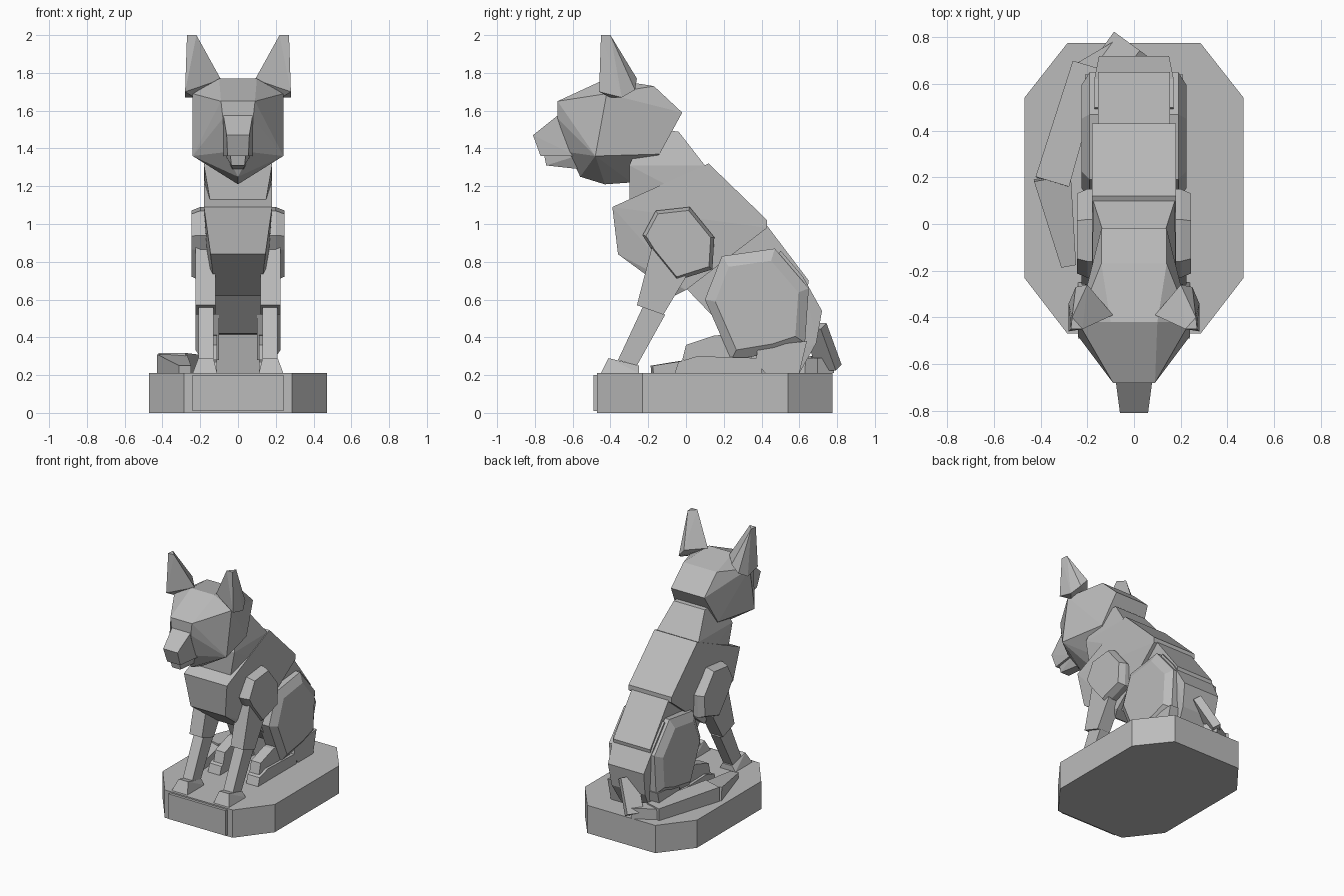
import bpy
import bmesh
import math
from mathutils import Vector

default_cube = bpy.data.objects.get("Cube")
if default_cube:
    bpy.data.objects.remove(default_cube, do_unlink=True)

stone = bpy.data.materials.new("grey stone")
stone.use_nodes = True
stone.diffuse_color = (0.5, 0.5, 0.5, 1)
stone.node_tree.nodes["Principled BSDF"].inputs["Base Color"].default_value = stone.diffuse_color


def hull(name, points):
    """Faceted convex solid through the given points."""
    bm = bmesh.new()
    for point in points:
        bm.verts.new(point)
    result = bmesh.ops.convex_hull(bm, input=bm.verts[:])
    loose = [v for v in bm.verts if not v.link_faces]
    bmesh.ops.delete(bm, geom=loose, context="VERTS")
    bmesh.ops.dissolve_limit(bm, angle_limit=math.radians(2), verts=bm.verts[:], edges=bm.edges[:])
    bmesh.ops.recalc_face_normals(bm, faces=bm.faces[:])
    mesh = bpy.data.meshes.new(name)
    bm.to_mesh(mesh)
    bm.free()
    mesh.materials.append(stone)
    part = bpy.data.objects.new(name, mesh)
    bpy.context.collection.objects.link(part)
    return part


def symmetric(name, half_points):
    """Solid spanning the centre line, given its left half."""
    return hull(name, half_points + [(-x, y, z) for x, y, z in half_points])


def pair(name, points):
    """Matching left and right solids."""
    for side, sign in (("left", 1), ("right", -1)):
        hull(side + "_" + name, [(sign * x, y, z) for x, y, z in points])


def slab(profile, inner, outer, scale=1.0):
    """Points of a side profile pulled out sideways, its outer face scaled."""
    cy = sum(y for y, z in profile) / len(profile)
    cz = sum(z for y, z in profile) / len(profile)
    near = [(inner, y, z) for y, z in profile]
    far = [(outer, cy + (y - cy) * scale, cz + (z - cz) * scale) for y, z in profile]
    return near + far


def beam(name, start, end, width, height, taper=1.0):
    """Square bar between two points, narrowing to the end."""
    a, b = Vector(start), Vector(end)
    axis = (b - a).normalized()
    across = axis.cross(Vector((0, 0, 1))).normalized()
    up = across.cross(axis)
    corners = []
    for centre, size in ((a, 1.0), (b, taper)):
        for i in (-1, 1):
            for j in (-1, 1):
                corners.append(centre + (across * i * width + up * j * height) * size / 2)
    return hull(name, corners)


# Plinth with clipped corners and a raised front panel
outline = [(0.285, -0.47), (0.47, -0.23), (0.47, 0.54), (0.285, 0.775)]
symmetric("plinth", [(x, y, z) for x, y in outline for z in (0, 0.21)])
symmetric("plinth_panel", [(0.24, y, z) for y in (-0.49, -0.46) for z in (0.01, 0.2)])

# Head: keeled skull, muzzle, jaw and ears
symmetric("skull", [
    (0.09, -0.68, 1.65), (0.08, -0.68, 1.56), (0.1, -0.42, 1.77),
    (0.24, -0.42, 1.69), (0.24, -0.48, 1.36), (0.07, -0.62, 1.38),
    (0, -0.56, 1.25), (0, -0.43, 1.21), (0, -0.29, 1.22),
    (0.17, -0.14, 1.37), (0.14, -0.02, 1.59), (0.14, -0.17, 1.73),
])
symmetric("muzzle", [
    (0.08, -0.66, 1.59), (0.08, -0.55, 1.58), (0.06, -0.81, 1.47),
    (0.055, -0.77, 1.36), (0.08, -0.58, 1.36),
])
symmetric("jaw", [
    (0.04, -0.75, 1.36), (0.035, -0.74, 1.31), (0.07, -0.55, 1.37), (0.03, -0.56, 1.29),
])
pair("ear", [
    (0.22, -0.45, 2), (0.27, -0.45, 2), (0.265, -0.4, 2),
    (0.09, -0.39, 1.765), (0.28, -0.46, 1.7), (0.23, -0.4, 1.67),
    (0.28, -0.34, 1.67), (0.25, -0.27, 1.71), (0.2, -0.26, 1.77),
])

# Neck, chest and back
symmetric("neck", [
    (0.18, -0.3, 1.31), (0.14, -0.3, 1.08), (0.13, -0.22, 1.5),
    (0.13, -0.04, 1.49), (0.175, 0.1, 1.31), (0.17, 0.1, 1.1),
])
symmetric("chest", [
    (0.18, -0.39, 1.09), (0.145, -0.36, 0.84), (0.12, -0.06, 0.62),
    (0.18, 0.12, 1.32), (0.18, 0.43, 1.02), (0.18, 0.43, 0.98), (0.15, 0.0, 0.65),
])
symmetric("waist", [
    (0.12, 0.0, 0.66), (0.155, 0.43, 0.99), (0.155, 0.65, 0.7),
    (0.12, 0.23, 0.42), (0.14, 0.6, 0.4),
])
symmetric("rump", [
    (0.17, 0.5, 0.86), (0.17, 0.62, 0.72), (0.15, 0.72, 0.54),
    (0.14, 0.69, 0.37), (0.12, 0.6, 0.21), (0.12, 0.35, 0.21), (0.12, 0.3, 0.46),
])

# Front limbs: shoulder plate, upper and lower leg, paw
shoulder = [(-0.23, 0.94), (-0.16, 1.07), (0.02, 1.09), (0.15, 0.93),
            (0.14, 0.76), (-0.05, 0.7), (-0.18, 0.86)]
pair("shoulder", slab(shoulder, 0.15, 0.2) + slab(shoulder, 0.2, 0.245, 0.9))
pair("upper_foreleg", slab([(-0.18, 0.88), (0.0, 0.72), (-0.12, 0.52), (-0.26, 0.57)], 0.12, 0.225))
pair("lower_foreleg", slab([(-0.22, 0.58), (-0.11, 0.52), (-0.26, 0.25), (-0.36, 0.28)], 0.13, 0.21))
pair("front_paw", [(x, y, 0.21) for x in (0.11, 0.24) for y in (-0.45, -0.25)]
     + [(x, y, z) for x in (0.13, 0.21) for y, z in ((-0.41, 0.29), (-0.25, 0.25))])

# Hind limbs: thigh, hock, folded shin and foot
thigh = [(0.1, 0.6), (0.19, 0.83), (0.47, 0.87), (0.65, 0.66),
         (0.63, 0.37), (0.48, 0.32), (0.24, 0.28), (0.23, 0.45)]
pair("thigh", slab(thigh, 0.1, 0.19) + slab(thigh, 0.19, 0.225, 0.8))
pair("hock", slab([(0.37, 0.27), (0.38, 0.35), (0.64, 0.38), (0.6, 0.21), (0.42, 0.21)], 0.12, 0.21))
pair("shin", slab([(0.0, 0.36), (0.15, 0.41), (0.35, 0.42), (0.35, 0.25), (-0.02, 0.28)], 0.11, 0.19))
pair("hind_foot", slab([(-0.06, 0.21), (-0.04, 0.27), (0.06, 0.3), (0.4, 0.29), (0.4, 0.21)], 0.11, 0.21))

# Tail dropping from the rump and curling round the right side
beam("tail_root", (0.01, 0.68, 0.46), (-0.1, 0.76, 0.24), 0.12, 0.06)
beam("tail_bend", (-0.06, 0.74, 0.25), (-0.23, 0.64, 0.25), 0.1, 0.08)
beam("tail_middle", (-0.2, 0.68, 0.25), (-0.35, 0.18, 0.26), 0.13, 0.1, 1.15)
beam("tail_tip", (-0.35, 0.2, 0.26), (-0.28, -0.18, 0.23), 0.16, 0.1, 0.4)
